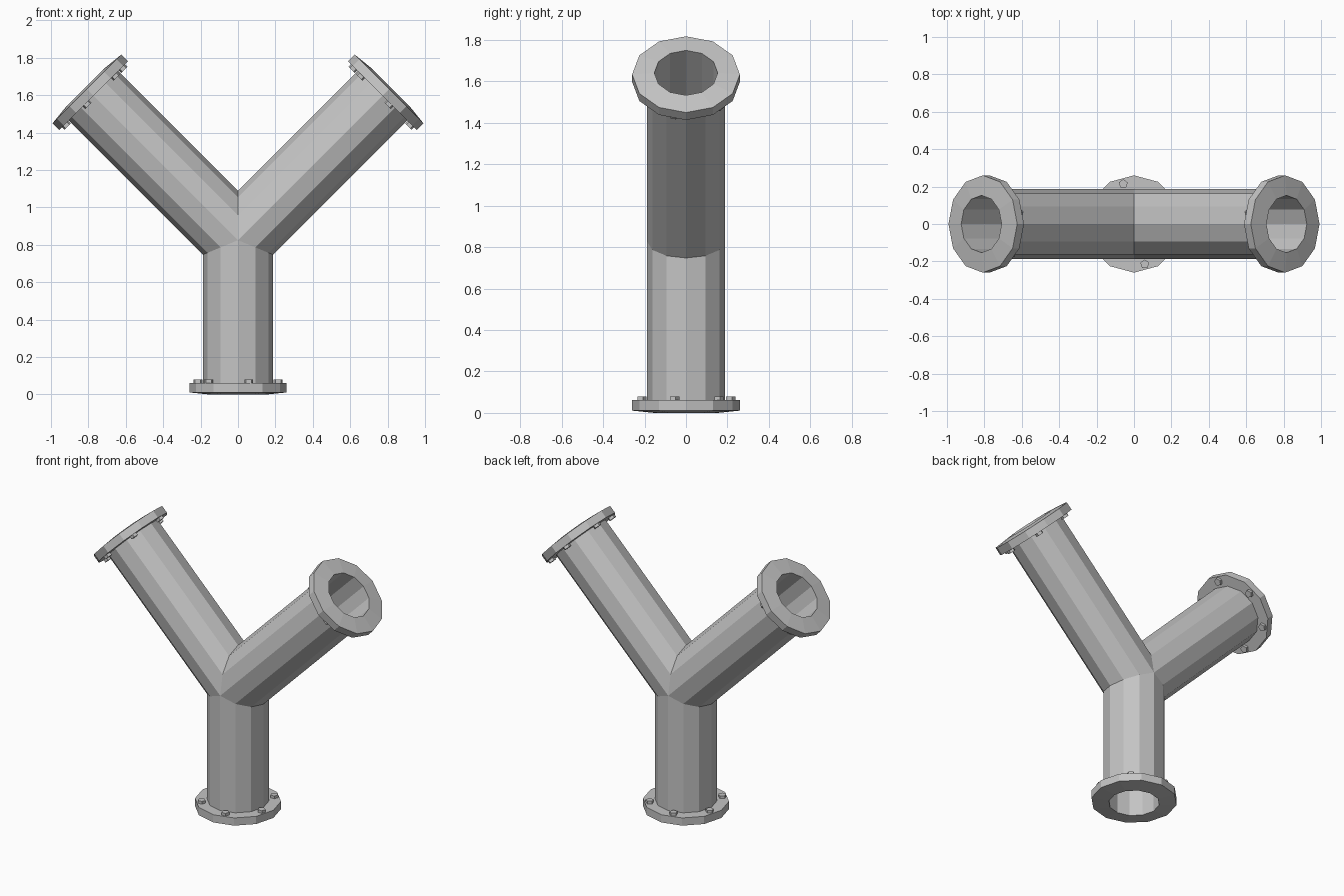
import bpy, bmesh, math
from mathutils import Matrix, Vector

cube = bpy.data.objects.get("Cube")
if cube:
    bpy.data.objects.remove(cube, do_unlink=True)

SIDES, BOLTS = 12, 6
PIPE_R, BORE_R, FLANGE_R, BOLT_RING = 0.187, 0.153, 0.26, 0.222
FLANGE_T, DISH, BOLT_R, BOLT_H = 0.062, 0.011, 0.025, 0.018
HUB = Vector((0, 0, 0.825))
MITRE = math.tan(math.radians(22.5))

steel = bpy.data.materials.new("grey_steel")
steel.use_nodes = True
colour = (0.55, 0.55, 0.55, 1)
steel.diffuse_color = colour
steel.node_tree.nodes["Principled BSDF"].inputs["Base Color"].default_value = colour


def frame(side, axis):
    """Local x = side, y = depth, z = outwards along the leg."""
    m = Matrix((Vector(side).normalized(), Vector((0, 1, 0)), Vector(axis).normalized()))
    return Matrix.Translation(HUB) @ m.transposed().to_4x4()


# Leg name: (frame, length, is an arm)
LEGS = {
    "stem": (frame((1, 0, 0), (0, 0, -1)), HUB.z, False),
    "left_arm": (frame((1, 0, -1), (1, 0, 1)), 1.154, True),
    "right_arm": (frame((-1, 0, -1), (-1, 0, 1)), 1.154, True),
}


def finish(bm, name):
    bmesh.ops.recalc_face_normals(bm, faces=bm.faces)
    mesh = bpy.data.meshes.new(name)
    bm.to_mesh(mesh)
    bm.free()
    mesh.materials.append(steel)
    bpy.context.collection.objects.link(bpy.data.objects.new(name, mesh))


def add_leg(bm, matrix, length, is_arm):
    """Pipe wall, flange and bore as one lathed profile, mitred at the hub."""
    back = length - FLANGE_T
    profile = [(PIPE_R, None), (PIPE_R, back), (FLANGE_R, back),
               (FLANGE_R, length - DISH), (BORE_R, length), (BORE_R, None)]
    rings = []
    for radius, height in profile:
        ring = []
        for i in range(SIDES):
            angle = math.tau * i / SIDES
            x, y = radius * math.cos(angle), radius * math.sin(angle)
            mitre = -x if is_arm and x < 0 else abs(x) * MITRE
            z = mitre if height is None else height
            ring.append(bm.verts.new(matrix @ Vector((x, y, z))))
        rings.append(ring)
    for a, b in zip(rings, rings[1:]):
        for i in range(SIDES):
            j = (i + 1) % SIDES
            bm.faces.new((a[i], a[j], b[j], b[i]))


# Branching pipe with its three flanges
body = bmesh.new()
for leg in LEGS.values():
    add_leg(body, *leg)
bmesh.ops.remove_doubles(body, verts=body.verts, dist=0.0005)
finish(body, "branch_pipe")

# Bolt heads on the inner side of each flange
for name, (matrix, length, _) in LEGS.items():
    bm = bmesh.new()
    for i in range(BOLTS):
        angle = math.radians(45) + math.tau * i / BOLTS
        spot = Vector((BOLT_RING * math.cos(angle), BOLT_RING * math.sin(angle),
                       length - FLANGE_T - BOLT_H / 2 + 0.002))
        bmesh.ops.create_cone(bm, cap_ends=True, segments=5, radius1=BOLT_R,
                              radius2=BOLT_R, depth=BOLT_H + 0.004,
                              matrix=matrix @ Matrix.Translation(spot))
    finish(bm, name + "_bolts")
